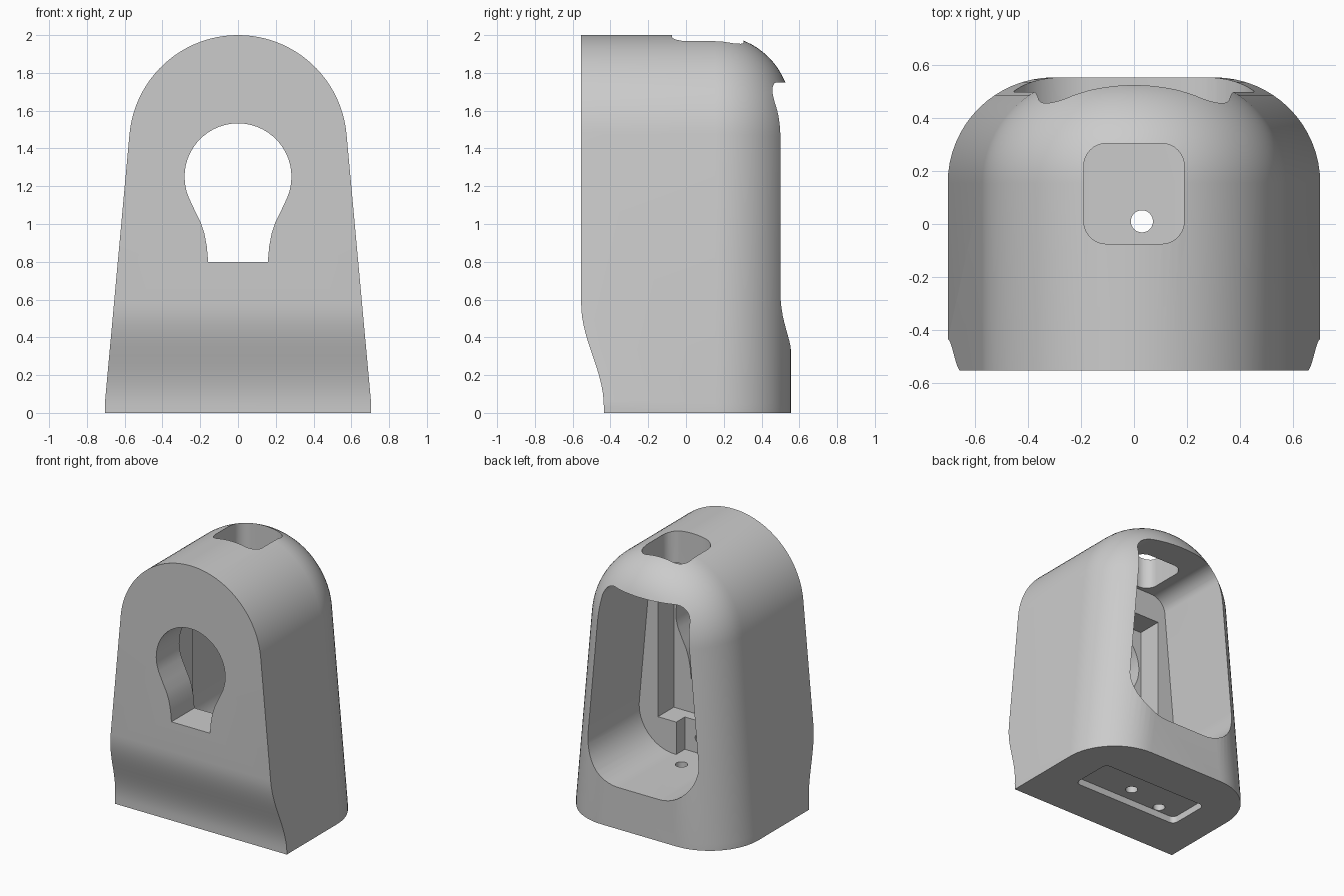
import bpy, bmesh
from math import sin, cos, tan, pi, radians
from mathutils import Vector

cube = bpy.data.objects.get("Cube")
if cube:
    bpy.data.objects.remove(cube, do_unlink=True)

grey = bpy.data.materials.new("light_grey")
grey.use_nodes = True
grey.diffuse_color = (0.6, 0.6, 0.6, 1)
grey.node_tree.nodes["Principled BSDF"].inputs["Base Color"].default_value = (0.6, 0.6, 0.6, 1)


def loft(name, rings):
    """Closed solid through a list of equal-length vertex rings."""
    bm = bmesh.new()
    loops = [[bm.verts.new(p) for p in ring] for ring in rings]
    n = len(loops[0])
    for a, b in zip(loops, loops[1:]):
        for i in range(n):
            j = (i + 1) % n
            bm.faces.new((a[i], a[j], b[j], b[i]))
    bm.faces.new(loops[0])
    bm.faces.new(loops[-1])
    bmesh.ops.recalc_face_normals(bm, faces=bm.faces)
    mesh = bpy.data.meshes.new(name)
    bm.to_mesh(mesh)
    bm.free()
    mesh.materials.append(grey)
    ob = bpy.data.objects.new(name, mesh)
    bpy.context.collection.objects.link(ob)
    return ob


def prism(name, pts, axis, lo, hi):
    """Extrude a 2D profile along one axis."""
    place = {"x": lambda p, d: (d, p[0], p[1]),
             "y": lambda p, d: (p[0], d, p[1]),
             "z": lambda p, d: (p[0], p[1], d)}[axis]
    return loft(name, [[place(p, d) for p in pts] for d in (lo, hi)])


def rounded(corners, seg=10):
    """Polygon from (u, v, radius) corners."""
    out = []
    for i, (u, v, r) in enumerate(corners):
        c = Vector((u, v))
        a = (Vector(corners[i - 1][:2]) - c).normalized()
        b = (Vector(corners[(i + 1) % len(corners)][:2]) - c).normalized()
        half = a.angle(b) / 2
        mid = c + (a + b).normalized() * (r / sin(half))
        s, e = c + a * (r / tan(half)) - mid, c + b * (r / tan(half)) - mid
        out += [mid + s.lerp(e, k / seg).normalized() * r for k in range(seg + 1)]
    return out


def circle(u, v, r, n=24):
    return [(u + r * cos(2 * pi * k / n), v + r * sin(2 * pi * k / n)) for k in range(n)]


def rect(u0, u1, v0, v1, r):
    return rounded([(u0, v0, r), (u1, v0, r), (u1, v1, r), (u0, v1, r)])


def cut(body, cutter):
    mod = body.modifiers.new(cutter.name, "BOOLEAN")
    mod.operation = "DIFFERENCE"
    mod.solver = "EXACT"
    mod.object = cutter
    bpy.context.view_layer.objects.active = body
    bpy.ops.object.modifier_apply(modifier=mod.name)
    bpy.data.objects.remove(cutter, do_unlink=True)


# Housing: tapered arch, rounded over towards the back
ARCH, FILLET, START, FOOT = 0.577, 0.4, 0.155, 0.705
TILT = radians(5.2)


def outline(y, inset):
    r = ARCH - inset
    steps = 48
    arc = [TILT + (pi - 2 * TILT) * k / steps for k in range(steps + 1)]
    pts = [(FOOT - inset, y, 0), (FOOT - inset, y, 0.05)]
    pts += [(r * cos(t), y, 2 - ARCH + r * sin(t)) for t in arc]
    return pts + [(inset - FOOT, y, 0.05), (inset - FOOT, y, 0)]


rings = [outline(-0.555, 0)]
for k in range(17):
    t = pi / 2 * k / 16
    rings.append(outline(START + FILLET * sin(t), FILLET * (1 - cos(t))))
body = loft("housing", rings)

# Swept-in lower front
steps = 14
sweep = [(-0.435 - 0.12 * (0.5 - 0.5 * cos(pi * k / steps)), 0.03 + 0.55 * k / steps)
         for k in range(steps + 1)]
sweep = [(-0.435, -0.1)] + sweep + [(-0.7, 0.62), (-0.7, -0.1)]
cut(body, prism("front_sweep", sweep, "x", -1, 1))

# Large cavity open at the back
FLOOR, TOP = 0.31, 1.75
low, high = 0.482, 0.351
cavity = rounded([(-low, FLOOR, 0.29), (low, FLOOR, 0.29), (high, TOP, 0.12), (-high, TOP, 0.12)], 14)
cut(body, prism("cavity", cavity, "y", -0.1, 0.8))

# Rectangular recess and the notch below it
cut(body, prism("recess", [(-0.3, 0.55), (0.3, 0.55), (0.3, 1.55), (-0.3, 1.55)], "y", -0.285, 0.05))
cut(body, prism("notch", [(-0.15, FLOOR), (0.15, FLOOR), (0.15, 0.6), (-0.15, 0.6)], "y", -0.2, 0))
cut(body, prism("notch_hole", circle(0.03, 0.42, 0.035), "y", -0.3, -0.15))

# Keyhole window in the front wall
side = [(0.158, 0.8), (0.165, 0.88), (0.178, 0.95), (0.198, 1.01), (0.228, 1.07)]
bulb = [radians(-22 + 224 * k / 32) for k in range(33)]
keyhole = side + [(0.283 * cos(t), 1.25 + 0.283 * sin(t)) for t in bulb]
keyhole += [(-u, v) for u, v in reversed(side)]
cut(body, prism("keyhole", keyhole, "y", -0.8, -0.2))

# Square opening in the top
cut(body, prism("top_opening", rect(-0.19, 0.19, -0.075, 0.305, 0.085), "z", 1.6, 2.2))

# Shallow pocket underneath with two through holes
cut(body, prism("base_pocket", rect(-0.44, 0.44, -0.1, 0.225, 0.04), "z", -0.1, 0.05))
for x, y in ((0.03, 0.01), (-0.27, -0.055)):
    cut(body, prism("base_hole", circle(x, y, 0.042), "z", -0.1, 0.45))

bpy.ops.object.select_all(action="DESELECT")
body.select_set(True)
bpy.context.view_layer.objects.active = body
bpy.ops.object.shade_smooth_by_angle(angle=radians(30))
